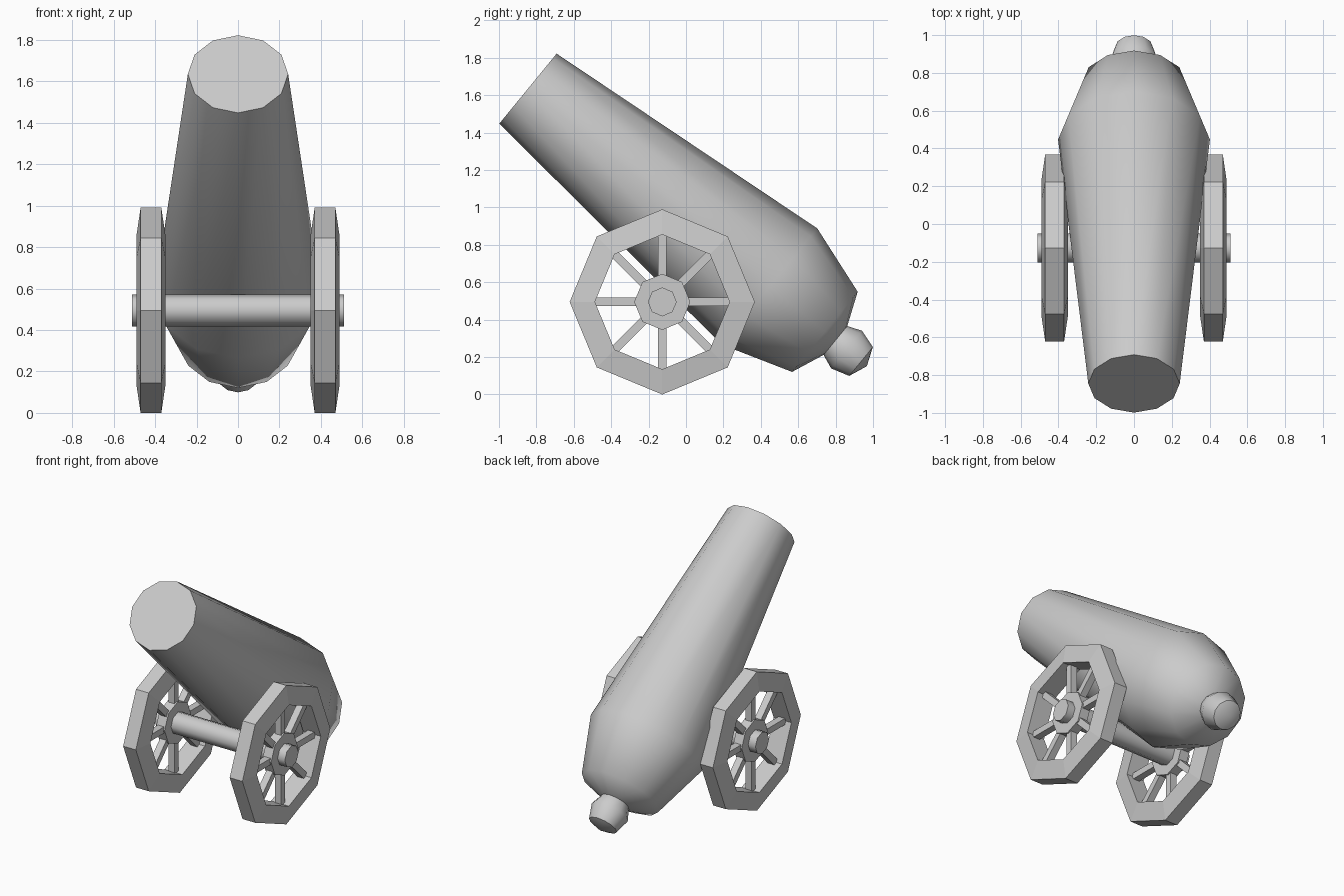
import bpy, bmesh
from math import sin, cos, pi, radians
from mathutils import Vector, Matrix

if "Cube" in bpy.data.objects:
    bpy.data.objects.remove(bpy.data.objects["Cube"])


def finish(name, bm, smooth=None):
    bmesh.ops.remove_doubles(bm, verts=bm.verts, dist=1e-5)
    bmesh.ops.recalc_face_normals(bm, faces=bm.faces)
    me = bpy.data.meshes.new(name)
    bm.to_mesh(me)
    bm.free()
    if smooth:
        me.polygons.foreach_set("use_smooth", [True] * len(me.polygons))
        me.set_sharp_from_angle(angle=radians(smooth))
    ob = bpy.data.objects.new(name, me)
    bpy.context.collection.objects.link(ob)
    return ob


def lathe(name, profile, sides, origin, axis, closed=False, smooth=None):
    """Revolve (distance along axis, radius) points around an axis."""
    axis = Vector(axis).normalized()
    u = Vector((1, 0, 0)) if abs(axis.x) < 0.5 else Vector((0, 1, 0))
    v = axis.cross(u)
    bm = bmesh.new()
    rings = []
    for t, r in profile:
        c = Vector(origin) + axis * t
        if r == 0:
            rings.append([bm.verts.new(c)] * sides)
        else:
            rings.append([bm.verts.new(c + r * (cos(2 * pi * i / sides) * u + sin(2 * pi * i / sides) * v))
                          for i in range(sides)])
    pairs = list(zip(rings, rings[1:]))
    if closed:
        pairs.append((rings[-1], rings[0]))
    for a, b in pairs:
        for i in range(sides):
            j = (i + 1) % sides
            bm.faces.new(list(dict.fromkeys((a[i], a[j], b[j], b[i]))))
    if not closed:
        for ring in (rings[0], rings[-1]):
            if ring[0] is not ring[1]:
                bm.faces.new(ring)
    return finish(name, bm, smooth)


# Barrel with breech and rear knob
muzzle = Vector((0, -0.845, 1.635))
breech = Vector((0, 0.7425, 0.335))
L = (breech - muzzle).length
lathe("barrel", [(0, 0.242), (1.67, 0.402), (L, 0.277), (L + 0.073, 0.1),
                 (L + 0.15, 0.13), (L + 0.25, 0.1), (L + 0.29, 0)],
      12, muzzle, breech - muzzle, smooth=50)

# Axle
CY, CZ = -0.127, 0.495
lathe("axle", [(-0.512, 0.077), (0.512, 0.077)], 8, (0, CY, CZ), (1, 0, 0), smooth=50)

# Wheels: tapered octagonal rim, hub and eight spokes on each side
for side, s in (("left", -1), ("right", 1)):
    centre = Vector((s * 0.42, CY, CZ))
    lathe(side + "_wheel_rim", [(-0.05, 0.495), (0.05, 0.495), (0.07, 0.36), (-0.07, 0.36)],
          8, centre, (1, 0, 0), closed=True)
    lathe(side + "_wheel_hub", [(-0.035, 0.15), (0.035, 0.15)], 8, centre, (1, 0, 0))
    bm = bmesh.new()
    for k in range(8):
        m = (Matrix.Translation(centre) @ Matrix.Rotation(k * pi / 4, 4, 'X')
             @ Matrix.Translation((0, 0, 0.24)) @ Matrix.Diagonal((0.05, 0.045, 0.25, 1)))
        bmesh.ops.create_cube(bm, size=1, matrix=m)
    finish(side + "_wheel_spokes", bm)
